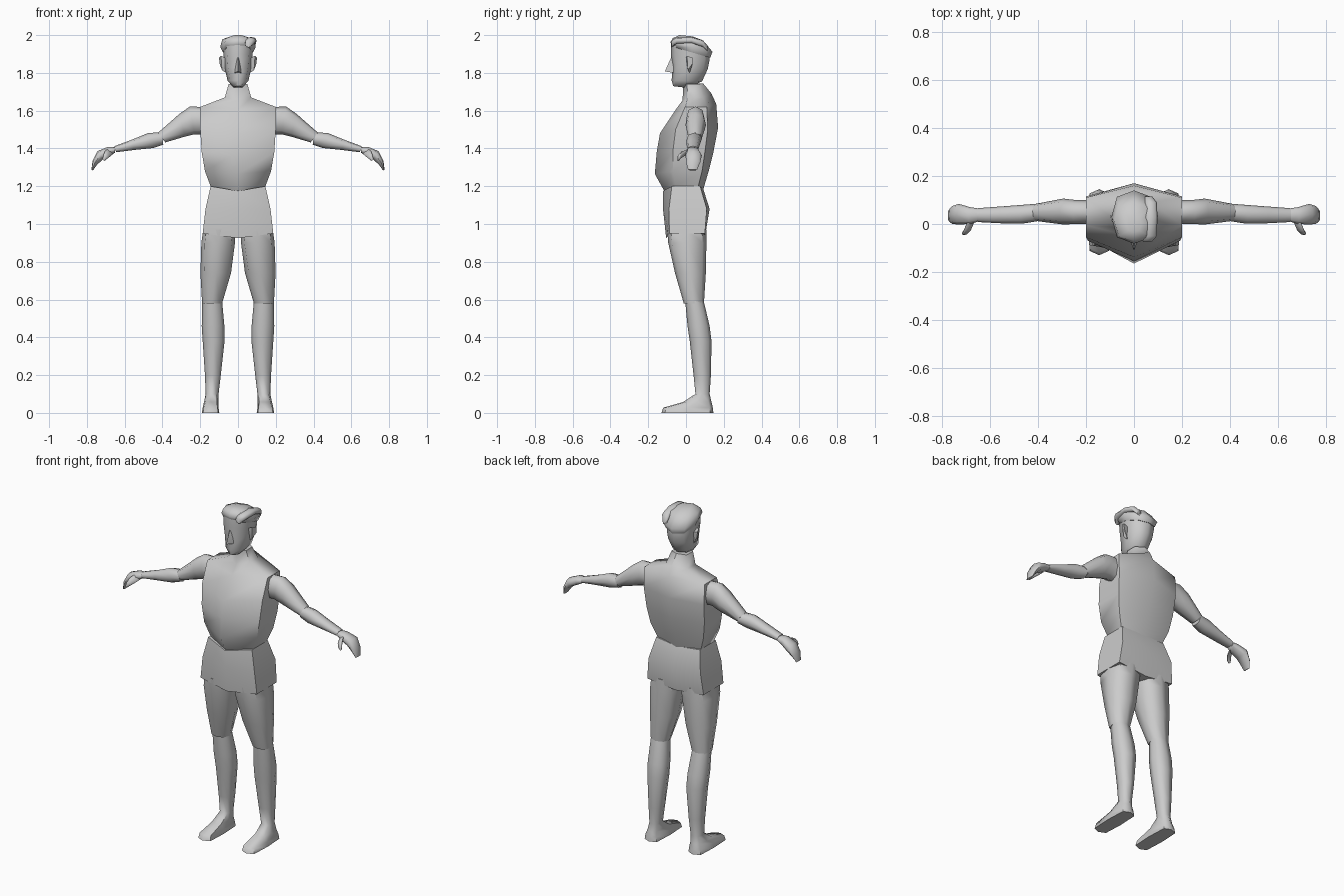
import bpy, bmesh
from math import cos, sin, pi, radians, copysign
from mathutils import Vector as V


def finish(name, bm, angle):
    bmesh.ops.recalc_face_normals(bm, faces=bm.faces)
    me = bpy.data.meshes.new(name)
    bm.to_mesh(me)
    bm.free()
    ob = bpy.data.objects.new(name, me)
    bpy.context.collection.objects.link(ob)
    bpy.ops.object.select_all(action='DESELECT')
    ob.select_set(True)
    bpy.context.view_layer.objects.active = ob
    bpy.ops.object.shade_smooth_by_angle(angle=radians(angle))
    return ob


def loft(name, rings, angle=60):
    """Skin a list of equal-sized point rings and cap both ends."""
    bm = bmesh.new()
    vs = [[bm.verts.new(p) for p in r] for r in rings]
    n = len(vs[0])
    for a, b in zip(vs, vs[1:]):
        for i in range(n):
            j = (i + 1) % n
            bm.faces.new((a[i], a[j], b[j], b[i]))
    bm.faces.new(vs[0][::-1])
    bm.faces.new(vs[-1])
    return finish(name, bm, angle)


def hull(name, pts):
    bm = bmesh.new()
    for p in pts:
        bm.verts.new(p)
    bmesh.ops.convex_hull(bm, input=bm.verts[:])
    return finish(name, bm, 40)


def oval(p0, p1, w, power=0.85, n=8):
    """Ring through p0 and p1 with half-width vector w; low power is boxier."""
    p0, p1, w = V(p0), V(p1), V(w)
    c, u = (p0 + p1) / 2, (p0 - p1) / 2
    f = lambda t: 0 if abs(t) < 1e-6 else copysign(abs(t) ** power, t)
    return [c + u * f(cos(2 * pi * i / n)) + w * f(sin(2 * pi * i / n)) for i in range(n)]


def hexring(w, yf, zf, ysf, ysb, zs, yb, zb):
    """Six-sided body section with a centre ridge front and back."""
    return [(0, yf, zf), (w, ysf, zs), (w, ysb, zs), (0, yb, zb), (-w, ysb, zs), (-w, ysf, zs)]


# torso with neck
loft("torso", [hexring(*r) for r in [
    (.145, -.115, 1.175, -.055, .065, 1.20, .092, 1.185),
    (.175, -.165, 1.265, -.07, .085, 1.28, .12, 1.28),
    (.192, -.155, 1.38, -.07, .10, 1.38, .145, 1.38),
    (.20, -.138, 1.48, -.055, .115, 1.50, .170, 1.51),
    (.20, -.055, 1.605, -.005, .11, 1.62, .160, 1.635),
    (.07, -.018, 1.655, .01, .09, 1.67, .135, 1.69),
    (.05, -.015, 1.74, .005, .065, 1.74, .09, 1.745)]])

# hips
loft("hips", [hexring(*r) for r in [
    (.145, -.122, 1.175, -.075, .075, 1.20, .09, 1.19),
    (.172, -.122, 1.08, -.09, .11, 1.08, .125, 1.08),
    (.187, -.105, .925, -.088, .10, .95, .10, .93)]])

# head
head = [(.025, -.068, 1.73, .01, 1.72), (.055, -.076, 1.76, .085, 1.755),
        (.07, -.072, 1.83, .115, 1.82), (.076, -.08, 1.90, .125, 1.87),
        (.08, -.078, 1.95, .12, 1.92)]
hair = [(.08, -.076, 1.94, .128, 1.88), (.094, -.082, 1.963, .14, 1.912),
        (.083, -.07, 1.984, .09, 1.972), (.03, -.035, 2.0, .035, 1.993)]
for name, rows in (("head", head), ("hair", hair)):
    loft(name, [oval((0, yf, zf), (0, yb, zb), (w, 0, 0), .8) for w, yf, zf, yb, zb in rows])

# swept lock beside the parting
loft("hair_lock", [oval((x, y, z), (x, y, z - .035), (w, 0, 0)) for x, y, z, w in [
    (.055, -.076, 1.97, .018), (.065, -.05, 1.988, .03), (.07, .03, 1.99, .028),
    (.07, .09, 1.972, .025), (.06, .115, 1.945, .015)]])

# nose
hull("nose", [(0, -.075, 1.89), (.006, -.07, 1.88), (-.006, -.07, 1.88), (0, -.112, 1.808),
              (.018, -.065, 1.80), (-.018, -.065, 1.80)])

for side, s in (("left", 1), ("right", -1)):
    # ears
    hull(side + "_ear", [(s * .065, 0, 1.88), (s * .065, .02, 1.80), (s * .09, .005, 1.89),
                         (s * .10, .035, 1.88), (s * .098, .035, 1.85), (s * .085, .01, 1.815),
                         (s * .065, .03, 1.87)])

    # legs: centre x, half-width, front y, back y, z, boxiness
    legs = {
        "thigh": [(.098, .086, -.10, .108, .97, .6), (.105, .089, -.094, .108, .90, .65),
                  (.118, .081, -.058, .105, .74, .8), (.137, .053, -.012, .095, .58, .85)],
        "lower_leg": [(.137, .052, -.005, .092, .60, .85), (.132, .060, .008, .125, .46, .85),
                      (.129, .058, .020, .135, .38, .85), (.133, .042, .040, .132, .20, .85),
                      (.137, .034, .05, .125, .10, .85), (.142, .038, -.015, .135, .058, .7),
                      (.145, .042, -.12, .142, .028, .4), (.145, .046, -.13, .145, 0, .4)]}
    for name, rows in legs.items():
        loft(f"{side}_{name}", [oval((s * x, yf, z), (s * x, yb, z), (w, 0, 0), p)
                                for x, w, yf, yb, z, p in rows])

    # arms: top x, top z, bottom x, bottom z, front y, back y
    arms = {
        "upper_arm": [(.195, 1.62, .195, 1.475, .0, .10), (.255, 1.622, .23, 1.475, .0, .10),
                      (.31, 1.583, .28, 1.463, -.002, .106), (.425, 1.482, .385, 1.432, .012, .085)],
        "forearm": [(.405, 1.485, .395, 1.42, .012, .085), (.475, 1.482, .45, 1.402, .002, .08),
                    (.56, 1.447, .55, 1.392, .003, .073), (.655, 1.412, .645, 1.38, .008, .066)],
        "hand": [(.65, 1.408, .65, 1.378, .01, .065), (.69, 1.408, .675, 1.362, .0, .07),
                 (.745, 1.385, .715, 1.342, -.002, .084), (.77, 1.335, .745, 1.315, .0, .075),
                 (.776, 1.288, .768, 1.284, .012, .058)]}
    for name, rows in arms.items():
        loft(f"{side}_{name}", [oval((s * a, (f + b) / 2, za), (s * c, (f + b) / 2, zc),
                                     (0, (b - f) / 2, 0)) for a, za, c, zc, f, b in rows])

    # thumbs
    loft(side + "_thumb", [oval((s * (x + r), y, z + r), (s * (x - r), y, z - r), (0, r, 0))
                           for x, y, z, r in [(.675, .02, 1.385, .014), (.69, -.015, 1.372, .014),
                                              (.703, -.035, 1.355, .01), (.713, -.04, 1.338, .005)]])
